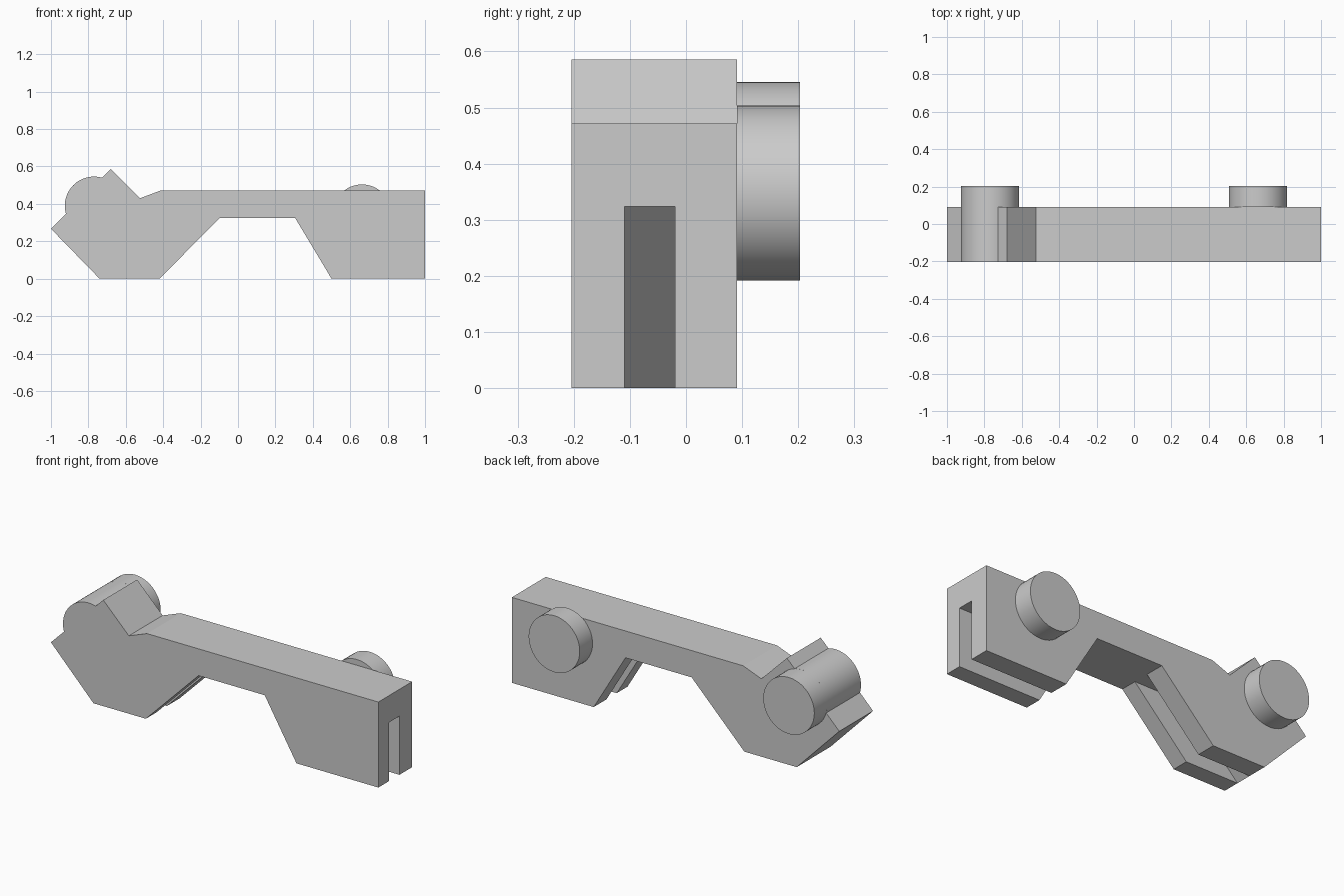
import bpy
import math

if "Cube" in bpy.data.objects:
    bpy.data.objects.remove(bpy.data.objects["Cube"], do_unlink=True)

FRONT, BACK, BOSS_END = -0.204, 0.091, 0.203
RADIUS = 0.156

grey = bpy.data.materials.new("plain grey")
grey.use_nodes = True
colour = (0.6, 0.6, 0.6, 1)
grey.diffuse_color = colour
grey.node_tree.nodes["Principled BSDF"].inputs["Base Color"].default_value = colour


def arc(cx, cz, start, end, steps):
    """Points on a round edge, angles in degrees."""
    angles = [math.radians(start + (end - start) * i / steps) for i in range(steps + 1)]
    return [(cx + RADIUS * math.cos(a), cz + RADIUS * math.sin(a)) for a in angles]


def prism(name, profile, y0, y1):
    """Extrude a clockwise (x, z) outline from y0 to y1."""
    n = len(profile)
    verts = [(x, y, z) for y in (y0, y1) for x, z in profile]
    faces = [tuple(reversed(range(n))), tuple(range(n, 2 * n))]
    faces += [(i, (i + 1) % n, n + (i + 1) % n, n + i) for i in range(n)]
    mesh = bpy.data.meshes.new(name)
    mesh.from_pydata(verts, [], faces)
    mesh.materials.append(grey)
    obj = bpy.data.objects.new(name, mesh)
    bpy.context.collection.objects.link(obj)
    return obj


def activate(obj):
    bpy.ops.object.select_all(action='DESELECT')
    obj.select_set(True)
    bpy.context.view_layer.objects.active = obj


# Arched body with a slanted head and a rounded hump
outline = [(-0.74, 0), (-1, 0.267)]
outline += arc(-0.77, 0.39, 196, 74, 24)
outline += [(-0.68, 0.586), (-0.524, 0.43), (-0.413, 0.472), (1, 0.472),
            (1, 0), (0.5, 0), (0.306, 0.324), (-0.098, 0.324), (-0.42, 0)]
body = prism("body", outline, FRONT, BACK)

# Slot through the right foot, with a sloped end in the left foot
slot = prism("slot_cutter", [(-0.84, -0.1), (-0.416, 0.324), (1.1, 0.324), (1.1, -0.1)],
             -0.11, -0.02)
slot.hide_render = True
cut = body.modifiers.new("slot", 'BOOLEAN')
cut.operation = 'DIFFERENCE'
cut.solver = 'EXACT'
cut.object = slot
activate(body)
bpy.ops.object.modifier_apply(modifier=cut.name)
bpy.data.objects.remove(slot, do_unlink=True)

# Round bosses on the back
bosses = [prism(name, arc(x, z, 360, 7.5, 47), BACK, BOSS_END)
          for name, x, z in (("head_boss", -0.77, 0.39), ("tail_boss", 0.663, 0.348))]

for obj in [body] + bosses:
    activate(obj)
    bpy.ops.object.shade_smooth_by_angle(angle=math.radians(20))
